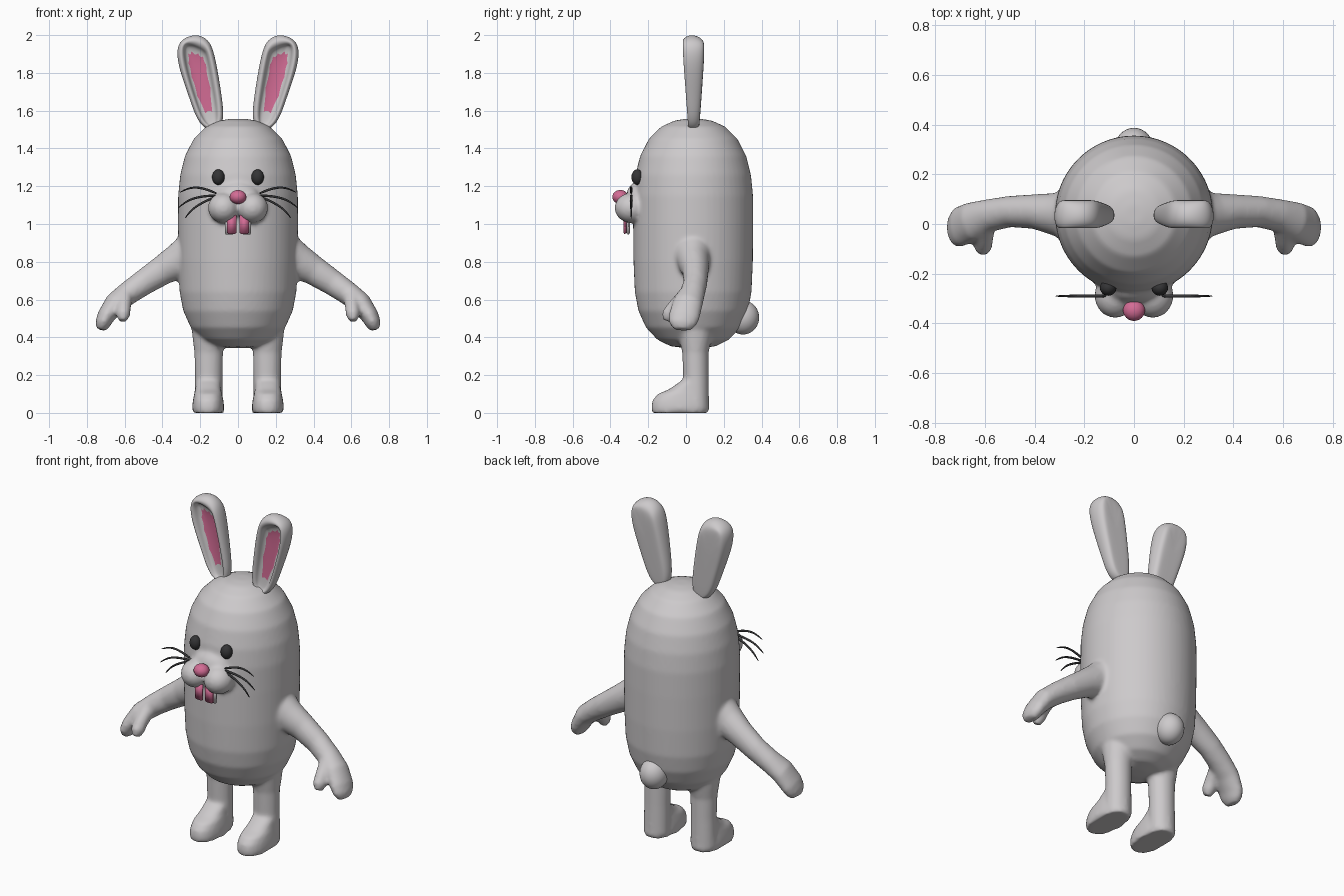
import bpy, bmesh, math
from mathutils import Vector, Matrix

if "Cube" in bpy.data.objects:
    bpy.data.objects.remove(bpy.data.objects["Cube"])


def material(name, col):
    m = bpy.data.materials.new(name)
    m.diffuse_color = (*col, 1)
    m.use_nodes = True
    m.node_tree.nodes["Principled BSDF"].inputs["Base Color"].default_value = m.diffuse_color
    return m


GREY = material("fur grey", (0.61, 0.59, 0.60))
PINK = material("pink", (0.65, 0.15, 0.30))
DARK = material("charcoal", (0.035, 0.035, 0.037))


def finish(bm, name, *mats):
    bmesh.ops.recalc_face_normals(bm, faces=bm.faces)
    me = bpy.data.meshes.new(name)
    bm.to_mesh(me)
    bm.free()
    for m in mats:
        me.materials.append(m)
    for p in me.polygons:
        p.use_smooth = True
    ob = bpy.data.objects.new(name, me)
    bpy.context.collection.objects.link(ob)
    return ob


def ellipsoid(bm, c, r):
    mat = Matrix.Translation(c) @ Matrix.Diagonal((*r, 1))
    bmesh.ops.create_uvsphere(bm, u_segments=32, v_segments=20, radius=1, matrix=mat)


def skin(bm, rings):
    """Bridge successive vertex rings and cap the ends."""
    n = len(rings[0])
    for a, b in zip(rings, rings[1:]):
        for i in range(n):
            j = (i + 1) % n
            bm.faces.new((a[i], a[j], b[j], b[i]))
    return bm.faces.new(rings[0]), bm.faces.new(rings[-1])


def loft(bm, path, side=1, power=1.0, n=28, level=False):
    """Tube along (x, y, z, depth radius, width radius) stations."""
    pts = [Vector((p[0] * side, p[1], p[2])) for p in path]
    rings = []
    for k, p in enumerate(path):
        t = Vector((0, 0, 1)) if level else (
            pts[min(k + 1, len(pts) - 1)] - pts[max(k - 1, 0)]).normalized()
        u = Vector((0, 1, 0))
        u = (u - t * u.dot(t)).normalized()
        v = t.cross(u)
        ring = []
        for i in range(n):
            a = math.tau * i / n
            c, s = math.cos(a), math.sin(a)
            c = math.copysign(abs(c) ** power, c)
            s = math.copysign(abs(s) ** power, s)
            ring.append(bm.verts.new(pts[k] + u * c * p[3] + v * s * p[4]))
        rings.append(ring)
    skin(bm, rings)


# body: capsule, limbs and muzzle blended into one skin
PROFILE = [(0.04, 0.343), (0.12, 0.353), (0.19, 0.388), (0.25, 0.452), (0.29, 0.54),
           (0.309, 0.64), (0.316, 0.8), (0.318, 1.0), (0.317, 1.15), (0.306, 1.26),
           (0.281, 1.36), (0.235, 1.45), (0.17, 1.515), (0.1, 1.547), (0.04, 1.557)]
ARM = [(0.22, 0.035, 0.85, 0.12, 0.13), (0.32, 0.04, 0.80, 0.085, 0.095),
       (0.40, 0.05, 0.755, 0.07, 0.078), (0.50, 0.05, 0.69, 0.063, 0.068),
       (0.58, 0.035, 0.635, 0.066, 0.062), (0.65, 0.01, 0.58, 0.079, 0.058),
       (0.70, -0.01, 0.51, 0.082, 0.047), (0.717, -0.02, 0.47, 0.072, 0.04),
       (0.725, -0.022, 0.44, 0.045, 0.024)]
THUMB = [(0.60, 0.0, 0.62, 0.045, 0.045), (0.605, -0.06, 0.56, 0.04, 0.038),
         (0.608, -0.09, 0.52, 0.04, 0.037), (0.61, -0.103, 0.488, 0.025, 0.022)]
LEG = [(0.15, 0.045, 0.50, 0.11, 0.10), (0.152, 0.05, 0.39, 0.085, 0.088),
       (0.155, 0.05, 0.32, 0.07, 0.076), (0.155, 0.052, 0.2, 0.068, 0.073),
       (0.157, 0.052, 0.02, 0.07, 0.076)]
FOOT = [(0.158, -0.03, 0.0, 0.15, 0.082), (0.158, -0.03, 0.03, 0.154, 0.085),
        (0.158, -0.03, 0.065, 0.148, 0.081), (0.158, -0.022, 0.1, 0.128, 0.074),
        (0.158, 0.005, 0.125, 0.095, 0.068), (0.157, 0.045, 0.17, 0.07, 0.066)]

bm = bmesh.new()
loft(bm, [(0, 0.038, z, r, r) for r, z in PROFILE], n=56, level=True)
ellipsoid(bm, (0, -0.25, 1.13), (0.12, 0.07, 0.095))
for s in (-1, 1):
    loft(bm, ARM, s)
    loft(bm, THUMB, s)
    loft(bm, LEG, s, level=True)
    loft(bm, FOOT, s, power=0.85, level=True)
    ellipsoid(bm, (0.076 * s, -0.288, 1.085), (0.083, 0.09, 0.08))
body = finish(bm, "body", GREY)
rm = body.modifiers.new("blend", 'REMESH')
rm.mode = 'VOXEL'
rm.voxel_size = 0.011
rm.use_smooth_shade = True
sm = body.modifiers.new("soften", 'SMOOTH')
sm.factor = 0.5
sm.iterations = 6

# tail
bm = bmesh.new()
ellipsoid(bm, (0, 0.302, 0.505), (0.079, 0.085, 0.09))
finish(bm, "tail", GREY)

# nose
bm = bmesh.new()
ellipsoid(bm, (0, -0.348, 1.143), (0.044, 0.042, 0.037))
finish(bm, "nose", PINK)

# ears: cupped shells with a pink inner panel
OUTER = [(0.062, 1.49), (0.088, 1.70), (0.122, 1.90), (0.152, 1.975), (0.21, 2.006),
         (0.275, 1.993), (0.318, 1.955), (0.325, 1.89), (0.305, 1.80), (0.252, 1.65), (0.197, 1.49)]
INNER = [(0.105, 1.52), (0.135, 1.71), (0.168, 1.885), (0.177, 1.905), (0.21, 1.925),
         (0.26, 1.945), (0.28, 1.935), (0.275, 1.87), (0.258, 1.79), (0.217, 1.65), (0.168, 1.52)]


def ear(side):
    bm = bmesh.new()

    def ring(mix, depth):
        out = []
        for o, i in zip(OUTER, INNER):
            x, z = (a + (b - a) * mix for a, b in zip(o, i))
            half = 0.03 + 0.03 * min((z - 1.5) / 0.4, 1)
            out.append(bm.verts.new((x * side, 0.042 + depth * half, z)))
        return out

    rings = [ring(1, 0.95), ring(0.35, 0.85), ring(0, 0.2), ring(0, -0.6),
             ring(0.4, -1.1), ring(0.85, -0.8), ring(1, -0.1)]
    _, panel = skin(bm, rings)
    panel.material_index = 1
    ob = finish(bm, "ear", GREY, PINK)
    sub = ob.modifiers.new("smooth", 'SUBSURF')
    sub.levels = sub.render_levels = 3


def tooth(name, side, x0, x1, z0, z1, y0, y1, mat):
    bm = bmesh.new()
    bmesh.ops.create_cube(bm, size=1)
    bmesh.ops.transform(bm, verts=bm.verts, matrix=Matrix.Translation(
        (side * (x0 + x1) / 2, (y0 + y1) / 2, (z0 + z1) / 2))
        @ Matrix.Diagonal((x1 - x0, y1 - y0, z1 - z0, 1)))
    bmesh.ops.bevel(bm, geom=bm.edges[:], offset=0.005, segments=2, affect='EDGES')
    finish(bm, name, mat)


WHISKERS = [[(0.11, 1.16), (0.16, 1.182), (0.222, 1.197), (0.27, 1.187), (0.312, 1.165)],
            [(0.11, 1.15), (0.16, 1.15), (0.238, 1.138), (0.285, 1.112), (0.318, 1.083)],
            [(0.11, 1.145), (0.155, 1.13), (0.22, 1.096), (0.258, 1.062), (0.282, 1.028)]]

for s in (-1, 1):
    ear(s)
    # eyes
    bm = bmesh.new()
    ellipsoid(bm, (0.104 * s, -0.257, 1.248), (0.033, 0.032, 0.041))
    finish(bm, "eye", DARK)
    # teeth
    tooth("front_tooth", s, 0.009, 0.058, 0.948, 1.05, -0.332, -0.314, PINK)
    tooth("back_tooth", s, 0.024, 0.07, 0.944, 1.05, -0.314, -0.296, GREY)
    # whiskers
    for path in WHISKERS:
        bm = bmesh.new()
        radii = (0.007, 0.007, 0.0065, 0.005, 0.0025)
        loft(bm, [(x, -0.29, z, r, r) for (x, z), r in zip(path, radii)], s, n=8)
        w = finish(bm, "whisker", DARK)
        w.modifiers.new("smooth", 'SUBSURF').levels = 2
